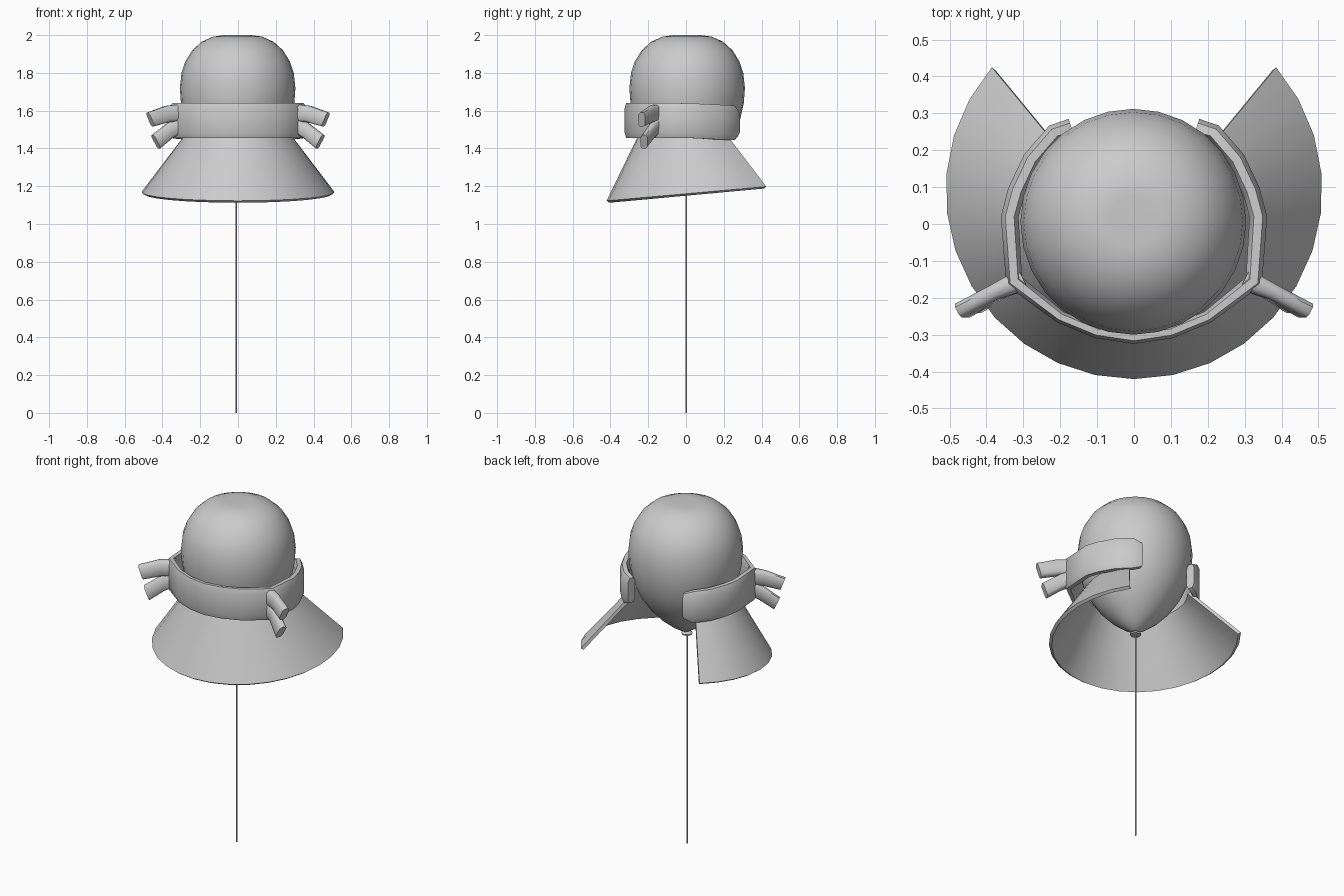
import bpy, bmesh
from math import sin, cos, pi, radians
from mathutils import Vector

if "Cube" in bpy.data.objects:
    bpy.data.objects.remove(bpy.data.objects["Cube"])


def make(name, bm, angle=40):
    bmesh.ops.recalc_face_normals(bm, faces=bm.faces)
    me = bpy.data.meshes.new(name)
    bm.to_mesh(me)
    bm.free()
    ob = bpy.data.objects.new(name, me)
    bpy.context.collection.objects.link(ob)
    bpy.ops.object.select_all(action='DESELECT')
    ob.select_set(True)
    bpy.context.view_layer.objects.active = ob
    bpy.ops.object.shade_smooth_by_angle(angle=radians(angle))
    return ob


def lathe(name, profile, cx, cy, sides):
    bm = bmesh.new()
    vs = [bm.verts.new((cx + r, cy, z)) for r, z in profile]
    es = [bm.edges.new(p) for p in zip(vs, vs[1:])]
    bmesh.ops.spin(bm, geom=vs + es, cent=(cx, cy, 0), axis=(0, 0, 1),
                   angle=2 * pi, steps=sides)
    bmesh.ops.remove_doubles(bm, verts=bm.verts, dist=0.0005)
    return make(name, bm, 60)


def skin(bm, rings, caps=True):
    """Bridge a list of closed point rings into a tube."""
    rows = [[bm.verts.new(p) for p in ring] for ring in rings]
    for a, b in zip(rows, rows[1:]):
        for i in range(len(a)):
            j = (i + 1) % len(a)
            bm.faces.new((a[i], a[j], b[j], b[i]))
    if caps:
        bm.faces.new(rows[0])
        bm.faces.new(rows[-1])


# rounded strap cross-section: (thickness, height) factors
SECTION = [(1, -.7), (1, .7), (.5, 1), (-.5, 1), (-1, .7), (-1, -.7), (-.5, -1), (.5, -1)]


def strap(centre, normal, up):
    c, n, u = Vector(centre), Vector(normal), Vector(up)
    return [c + n * a + u * b for a, b in SECTION]


# balloon
lathe("balloon", [(0, 1.245), (.025, 1.25), (.08, 1.285), (.14, 1.335), (.195, 1.395),
                  (.245, 1.47), (.28, 1.55), (.30, 1.64), (.306, 1.72), (.297, 1.80),
                  (.277, 1.86), (.24, 1.92), (.19, 1.965), (.13, 1.992), (.07, 2.0),
                  (0, 1.993)], -.002, .006, 28)

# knot and string
lathe("knot", [(0, 1.225), (.028, 1.228), (.03, 1.236), (.012, 1.245), (.012, 1.262)],
      -.008, .003, 12)
lathe("string", [(0, 0), (.004, 0), (.004, 1.24), (0, 1.24)], -.01, .002, 8)

# cape: open flared cone with a gap at the back
bm = bmesh.new()
rings = []
N = 22
for i in range(N + 1):
    a = radians(-90 + 131 * (2 * i / N - 1))
    d = Vector((cos(a), sin(a), 0))
    top = Vector((0, .03, 1.47)) + d * .272
    low = Vector((0, .09, 0)) + d * .503
    low.z = 1.118 + .075 * (low.y + .41) / .83
    n = (d + Vector((0, 0, .7))).normalized() * .009
    mid = top.lerp(low, .5)
    rings.append([top + n, mid + n, low + n, low - n, mid - n, top - n])
skin(bm, rings)
make("cape", bm)

# headband: strap wrapped round the front, open at the back
half = [(.10, -.293), (.20, -.252), (.325, -.155), (.337, .02), (.318, .09),
        (.278, .175), (.215, .248), (.170, .262)]
path = [(-x, y) for x, y in reversed(half)] + [(0, -.308)] + half
rings = []
for i, (x, y) in enumerate(path):
    p, q = path[max(i - 1, 0)], path[min(i + 1, len(path) - 1)]
    n = Vector((q[1] - p[1], p[0] - q[0], 0)).normalized() * (.017 if y < -.2 else .024)
    end = i in (0, len(path) - 1)
    rings.append(strap((x, y, 1.548 - max(y, 0) * .05), n, (0, 0, .072 if end else .092)))
bm = bmesh.new()
skin(bm, rings)
make("headband", bm, 50)

# knot tails: two prongs on each side
tails = {
    "upper_tail": [((.30, -.15, 1.59), .045), ((.375, -.185, 1.582), .043),
                   ((.465, -.235, 1.553), .036)],
    "lower_tail": [((.30, -.15, 1.53), .045), ((.36, -.178, 1.495), .040),
                   ((.435, -.222, 1.435), .035)],
}
for name, pts in tails.items():
    lean = .015 if name == "upper_tail" else .018
    for side, s in (("left", -1), ("right", 1)):
        bm = bmesh.new()
        rings = []
        for k, ((x, y, z), h) in enumerate(pts):
            t = .030 if k == 0 else .021
            rings.append(strap((s * x, y, z), (s * t * .45, t * .9, 0),
                               (s * lean * k / 2, 0, h)))
        skin(bm, rings)
        make(side + "_" + name, bm, 50)
